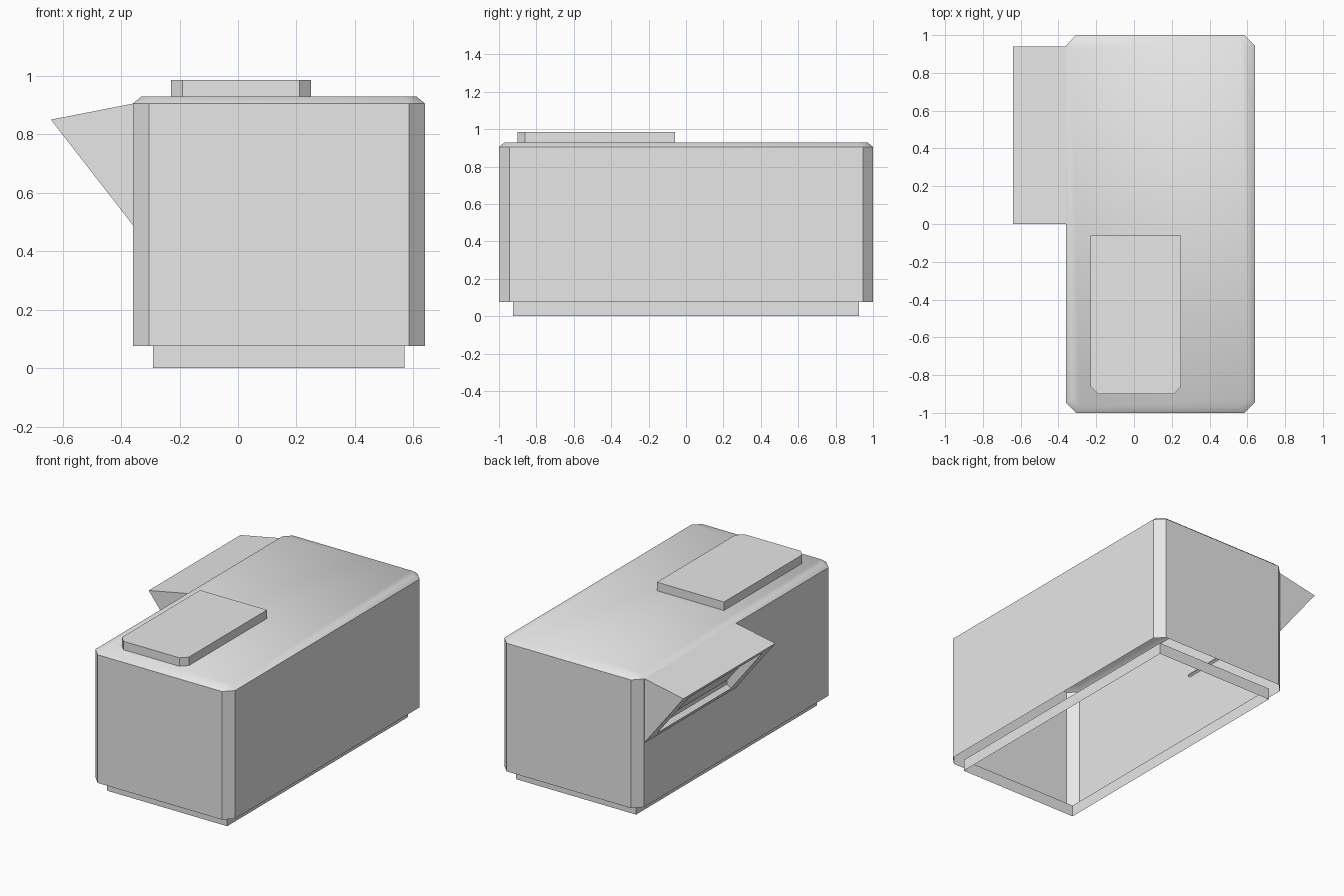
import bpy, bmesh
from mathutils import Vector

if "Cube" in bpy.data.objects:
    bpy.data.objects.remove(bpy.data.objects["Cube"])

grey = bpy.data.materials.new("plain grey")
grey.use_nodes = True
GREY = (0.8, 0.8, 0.8, 1)
grey.diffuse_color = GREY
grey.node_tree.nodes["Principled BSDF"].inputs["Base Color"].default_value = GREY


def finish(name, bm):
    mesh = bpy.data.meshes.new(name)
    bm.to_mesh(mesh)
    bm.free()
    mesh.materials.append(grey)
    obj = bpy.data.objects.new(name, mesh)
    bpy.context.collection.objects.link(obj)
    return obj


def outline(x0, x1, y0, y1, front=0.0, back=0.0):
    """Counter-clockwise rectangle with chamfered front and back corners."""
    pts = []
    for x, y, c, sx, sy, x_first in ((x0, y0, front, 1, 1, False), (x1, y0, front, -1, 1, True),
                                     (x1, y1, back, -1, -1, False), (x0, y1, back, 1, -1, True)):
        if c:
            pair = [(x, y + sy * c), (x + sx * c, y)]
            pts += pair[::-1] if x_first else pair
        else:
            pts.append((x, y))
    return pts


def loft(bm, rings, cap=True):
    """Join (outline, height) rings upward and optionally close the top."""
    loops = [[bm.verts.new((x, y, z)) for x, y in pts] for pts, z in rings]
    n = len(loops[0])
    for a, b in zip(loops, loops[1:]):
        for i in range(n):
            j = (i + 1) % n
            bm.faces.new((a[i], a[j], b[j], b[i]))
    if cap:
        bm.faces.new(loops[-1])


# Main housing: open-bottomed shell with a softly shaded bevelled roof
bm = bmesh.new()
loft(bm, [(outline(-0.36, 0.64, -1, 1, 0.055, 0.055), 0.075),
          (outline(-0.36, 0.64, -1, 1, 0.055, 0.055), 0.905),
          (outline(-0.33, 0.61, -0.97, 0.97, 0.045, 0.045), 0.93)])
bm.normal_update()
for f in bm.faces:
    f.smooth = f.normal.z > 0.2
for e in bm.edges:
    e.smooth = all(f.smooth for f in e.link_faces)
finish("housing", bm)

# Base skirt: thin open ring set in from the housing walls
bm = bmesh.new()
skirt = outline(-0.29, 0.57, -0.925, 0.925)
loft(bm, [(skirt, 0), (skirt, 0.075)], cap=False)
finish("base_skirt", bm)

# Raised lid plate with chamfered front corners
bm = bmesh.new()
lid = outline(-0.23, 0.25, -0.9, -0.06, front=0.04)
loft(bm, [(lid, 0.93), (lid, 0.985)])
finish("lid_plate", bm)

# Side hood: wedge with a recessed opening in its sloping underside
bm = bmesh.new()
ends = [[bm.verts.new((x, y, z)) for x, z in ((-0.36, 0.905), (-0.64, 0.85), (-0.36, 0.49))]
        for y in (0, 0.94)]
a, b = ends
bm.faces.new(a)
bm.faces.new(b[::-1])
bm.faces.new((a[0], b[0], b[1], a[1]))
rim = [a[1], b[1], b[2], a[2]]
centre = sum((v.co for v in rim), Vector()) / 4
inward = Vector((0.36, 0, 0.28)).normalized()
inner = [bm.verts.new(centre.lerp(v.co, 0.8)) for v in rim]
floor = [bm.verts.new(v.co + inward * 0.05) for v in inner]
for p, q in ((rim, inner), (inner, floor)):
    for i in range(4):
        j = (i + 1) % 4
        bm.faces.new((p[i], p[j], q[j], q[i]))
bm.faces.new(floor)
bmesh.ops.recalc_face_normals(bm, faces=bm.faces)
finish("side_hood", bm)
